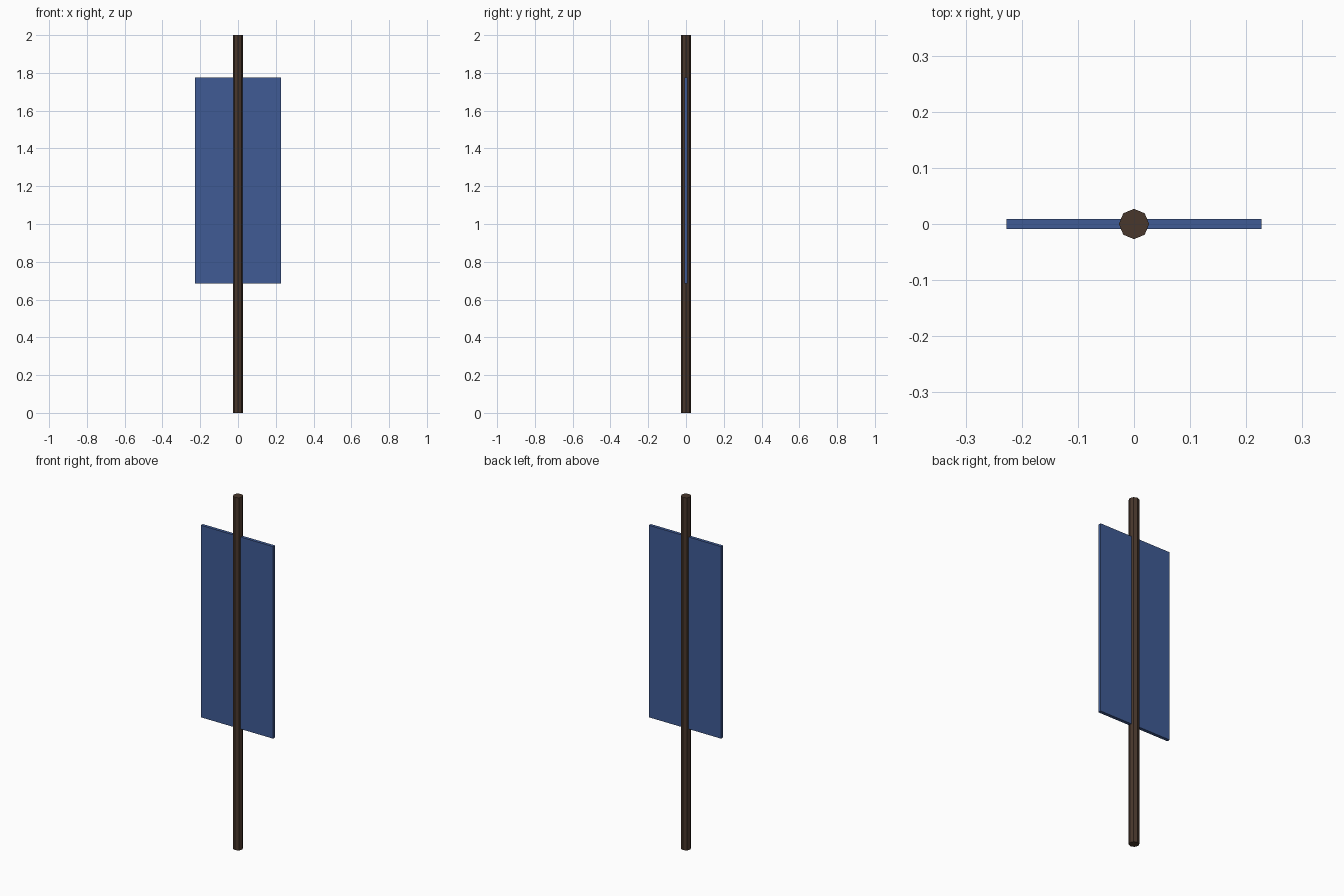
import bpy

if "Cube" in bpy.data.objects:
    bpy.data.objects.remove(bpy.data.objects["Cube"])


def material(name, color):
    mat = bpy.data.materials.new(name)
    mat.diffuse_color = color
    mat.use_nodes = True
    mat.node_tree.nodes["Principled BSDF"].inputs["Base Color"].default_value = mat.diffuse_color
    return mat


wood = material("dark_wood", (0.065, 0.038, 0.025, 1))
cloth = material("blue_cloth", (0.05, 0.105, 0.30, 1))

# Octagonal pole with corners on the axes
bpy.ops.mesh.primitive_cylinder_add(vertices=8, radius=0.027, depth=2.0, location=(0, 0, 1.0))
pole = bpy.context.object
pole.name = "pole"
pole.data.materials.append(wood)

# Thin upright banner panel running through the pole
bottom, top = 0.686, 1.775
bpy.ops.mesh.primitive_cube_add(size=1, location=(0, 0, (bottom + top) / 2))
banner = bpy.context.object
banner.name = "banner_panel"
banner.scale = (0.454, 0.018, top - bottom)
bpy.ops.object.transform_apply(location=False, rotation=False, scale=True)
banner.data.materials.append(cloth)
